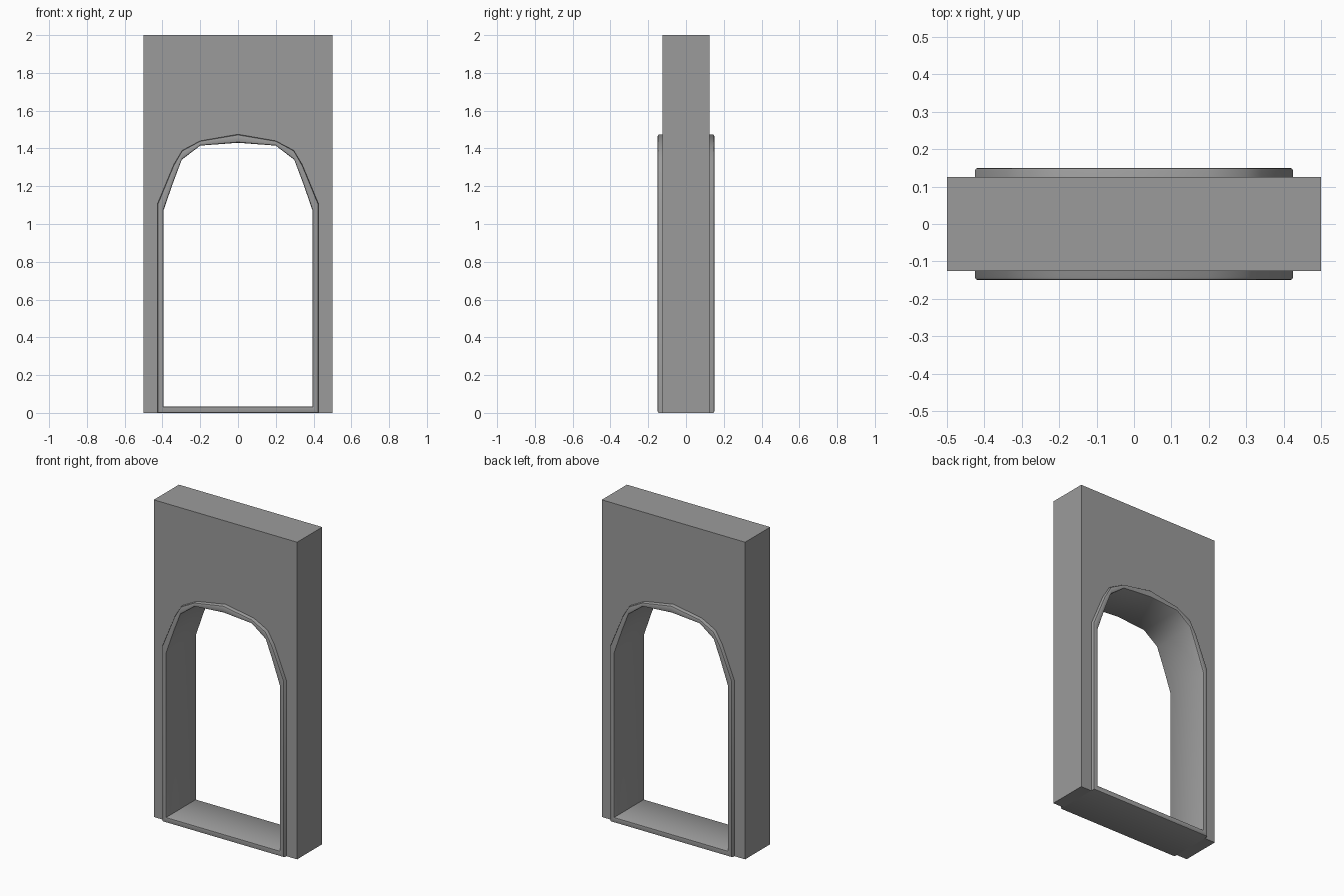
import bpy, bmesh, math

cube = bpy.data.objects.get("Cube")
if cube:
    bpy.data.objects.remove(cube, do_unlink=True)

# One plain grey
GREY = (0.33, 0.33, 0.33, 1)
grey = bpy.data.materials.new("plain_grey")
grey.use_nodes = True
grey.diffuse_color = GREY
grey.node_tree.nodes["Principled BSDF"].inputs["Base Color"].default_value = GREY

# Half outlines of the arch, floor to crown
OUTER = [(0.425, 0), (0.425, 1.11), (0.34, 1.315), (0.295, 1.39), (0.2, 1.44), (0, 1.475)]
INNER = [(0.395, 0.035), (0.395, 1.07), (0.345, 1.215), (0.298, 1.34), (0.2, 1.415), (0, 1.43)]


def mirrored(half):
    return half + [(-x, z) for x, z in reversed(half[:-1])]


def finish(name, bm):
    bmesh.ops.recalc_face_normals(bm, faces=bm.faces)
    mesh = bpy.data.meshes.new(name)
    bm.to_mesh(mesh)
    bm.free()
    mesh.materials.append(grey)
    obj = bpy.data.objects.new(name, mesh)
    bpy.context.collection.objects.link(obj)
    return obj


# Wall slab with the doorway cut through it
bm = bmesh.new()
outline = [(-0.5, 0), (-0.5, 2), (0.5, 2), (0.5, 0)] + mirrored(OUTER)
face = bm.faces.new([bm.verts.new((x, -0.125, z)) for x, z in outline])
extruded = bmesh.ops.extrude_face_region(bm, geom=[face])["geom"]
bmesh.ops.translate(bm, vec=(0, 0.25, 0),
                    verts=[v for v in extruded if isinstance(v, bmesh.types.BMVert)])
finish("wall", bm)

# Lining frame: rounded section (0 = outer edge, 1 = inner edge; depth) swept round the arch
front = [(0, -0.143), (0.08, -0.148), (0.25, -0.15), (0.75, -0.15), (0.92, -0.148), (1, -0.143)]
section = front + [(t, -y) for t, y in reversed(front)]
bm = bmesh.new()
rings = []
for (ox, oz), (ix, iz) in zip(mirrored(OUTER), mirrored(INNER)):
    rings.append([bm.verts.new((ox + (ix - ox) * t, y, oz + (iz - oz) * t)) for t, y in section])
for i, ring in enumerate(rings):
    following = rings[(i + 1) % len(rings)]
    for j in range(len(section)):
        k = (j + 1) % len(section)
        bm.faces.new((ring[j], ring[k], following[k], following[j]))
frame = finish("door_frame", bm)

bpy.ops.object.select_all(action="DESELECT")
frame.select_set(True)
bpy.context.view_layer.objects.active = frame
bpy.ops.object.shade_smooth_by_angle(angle=math.radians(40))
